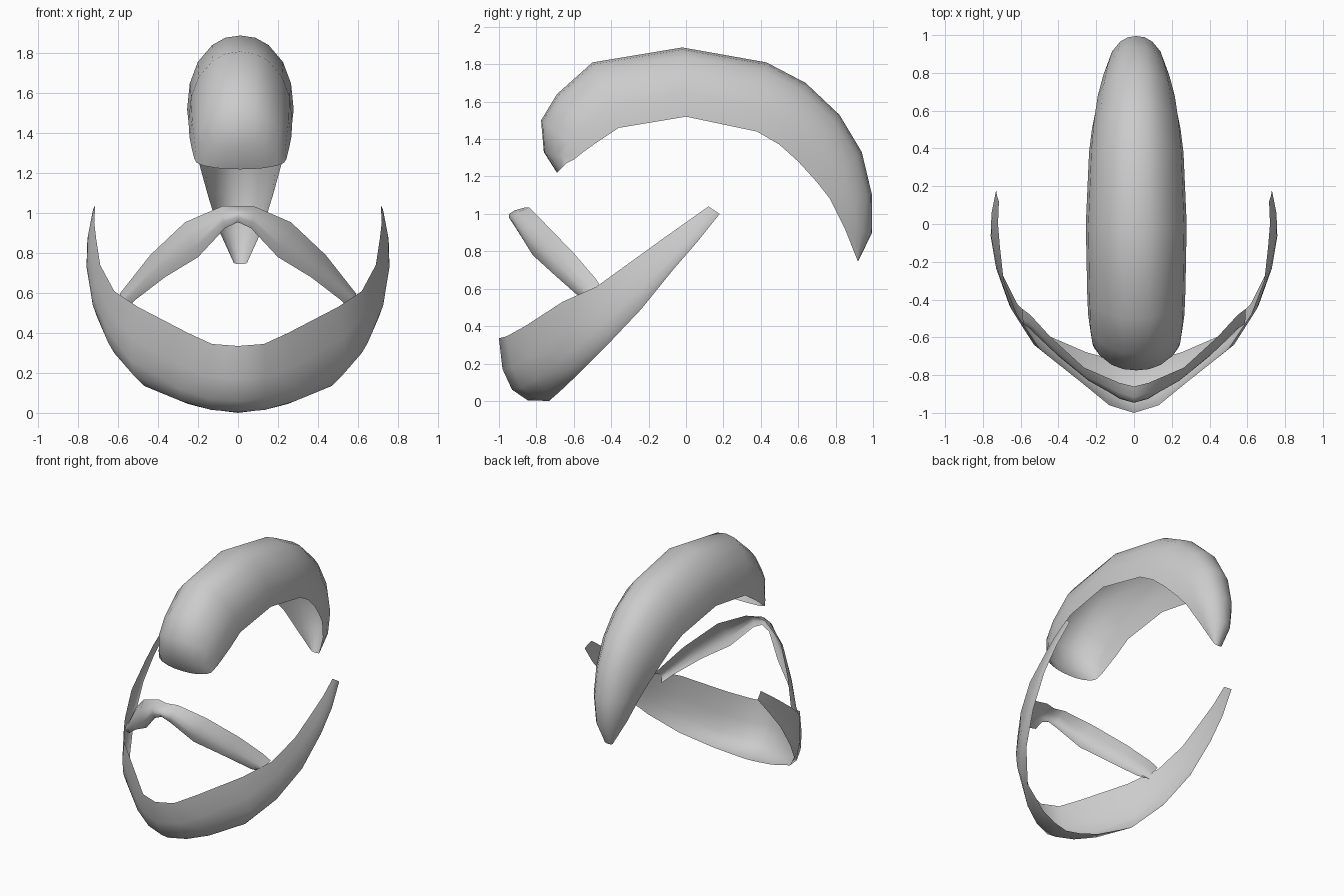
import bpy
from mathutils import Vector


def sheet(name, rows, offset=0.0):
    """Open half shell from rows of points, mirrored across its own centre plane."""
    n = len(rows[0])
    verts = [p for row in rows for p in row]
    faces = [(i * n + j, i * n + j + 1, (i + 1) * n + j + 1, (i + 1) * n + j)
             for i in range(len(rows) - 1) for j in range(n - 1)]
    mesh = bpy.data.meshes.new(name)
    mesh.from_pydata(verts, [], faces)
    mesh.polygons.foreach_set("use_smooth", [True] * len(faces))
    ob = bpy.data.objects.new(name, mesh)
    bpy.context.collection.objects.link(ob)
    ob.location.x = offset
    mod = ob.modifiers.new("mirror", 'MIRROR')
    mod.use_clip = True
    mod.merge_threshold = 0.002
    return ob


def bowed(top, mid, low, steps=4):
    """Rows of points curving from the top rail through the middle to the low rail."""
    rows = []
    for a, b, c in zip(top, mid, low):
        a, b, c = Vector(a), Vector(b), Vector(c)
        rows.append([a * (1 - t) * (1 - 2 * t) + b * 4 * t * (1 - t) + c * t * (2 * t - 1)
                     for t in (k / steps for k in range(steps + 1))])
    return rows


# Crest: half width, side edge (y, z), ridge (y, z), front to back
crest = [
    (.23, -.64, 1.27, -.69, 1.22), (.235, -.60, 1.29, -.76, 1.33),
    (.245, -.55, 1.33, -.775, 1.50), (.255, -.48, 1.38, -.69, 1.64),
    (.26, -.36, 1.46, -.50, 1.81), (.267, 0, 1.52, -.02, 1.89),
    (.25, .38, 1.44, .43, 1.81), (.235, .50, 1.37, .64, 1.70),
    (.215, .60, 1.28, .82, 1.53), (.185, .70, 1.17, .94, 1.33),
    (.16, .77, 1.08, .995, 1.10), (.11, .85, .92, .995, .90),
    (.035, .915, .755, .92, .745),
]
arch = [(0, 1), (.28, .97), (.53, .87), (.80, .64), (.95, .35), (1, 0)]
sheet("crest", [[(w * s, ey + (ry - ey) * h, ez + (rz - ez) * h) for s, h in arch]
                for w, ey, ez, ry, rz in crest], offset=.012)

# Chin guard: band sweeping from the chin up to both sides
chin_top = [(0, -1, .335), (.13, -.96, .345), (.25, -.86, .40), (.5, -.66, .53),
            (.62, -.48, .61), (.69, -.30, .74), (.71, -.12, .87), (.72, 0, .955),
            (.715, .12, 1.04)]
chin_mid = [(0, -.93, .06), (.14, -.88, .07), (.29, -.80, .12), (.535, -.62, .26),
            (.66, -.43, .42), (.73, -.235, .60), (.755, -.07, .77), (.75, .045, .895),
            (.725, .15, 1.02)]
chin_low = [(0, -.73, 0), (.12, -.715, .015), (.25, -.68, .045), (.47, -.585, .135),
            (.62, -.42, .30), (.71, -.24, .49), (.75, -.07, .70), (.752, .06, .85),
            (.73, .18, 1.0)]
sheet("chin_guard", bowed(chin_top, chin_mid, chin_low))

# Arched brace over the face opening
brace_top = [(0, -.86, 1.035), (.08, -.84, 1.035), (.265, -.76, .955),
             (.44, -.60, .79), (.55, -.48, .65), (.59, -.45, .60)]
brace_mid = [(0, -.945, 1.0), (.08, -.92, .985), (.24, -.83, .87),
             (.41, -.69, .735), (.54, -.56, .61), (.585, -.53, .56)]
brace_low = [(0, -.92, .955), (.065, -.91, .925), (.20, -.82, .78),
             (.365, -.71, .68), (.515, -.58, .565), (.56, -.50, .52)]
sheet("face_brace", bowed(brace_top, brace_mid, brace_low))
